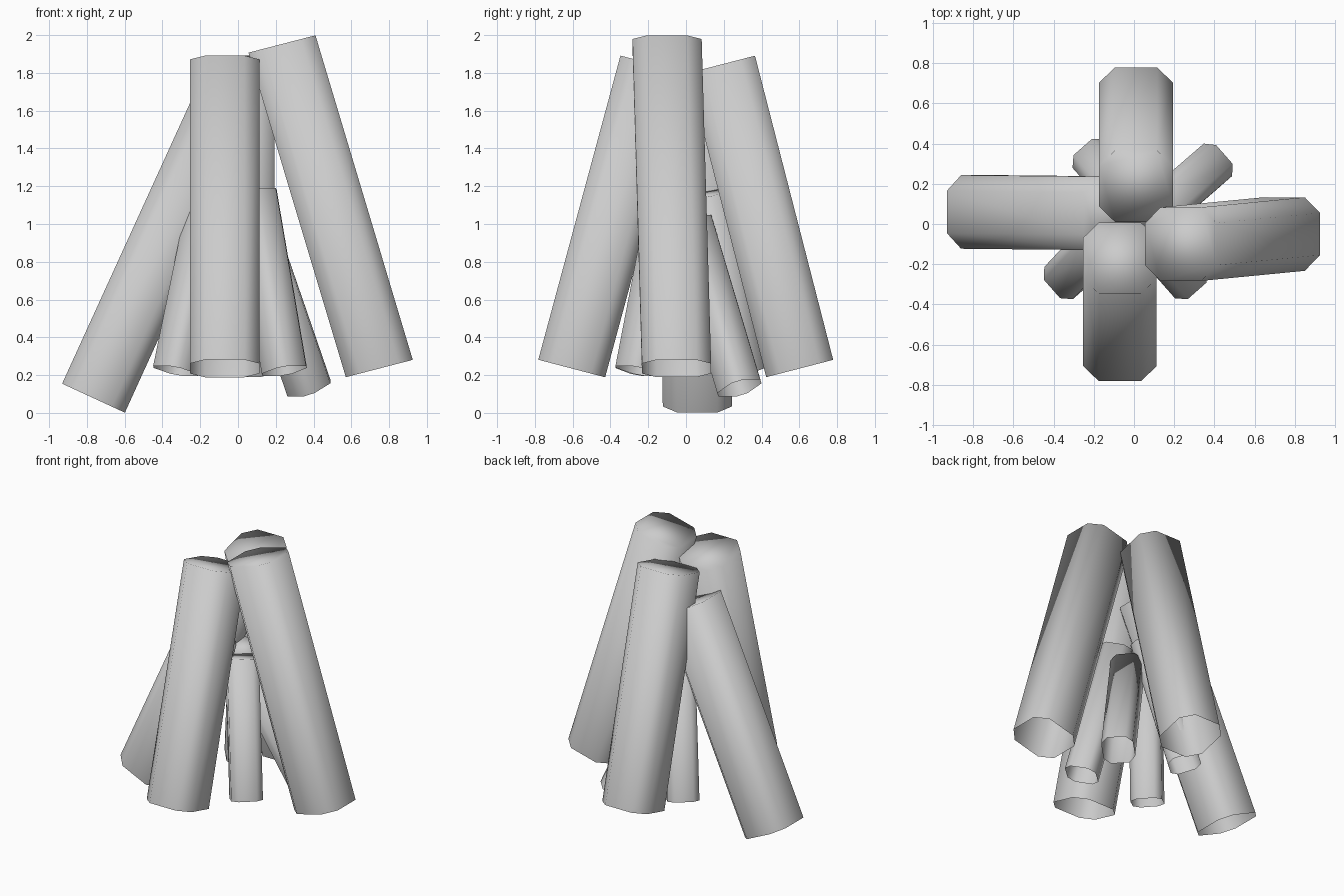
import bpy, bmesh, math
from mathutils import Vector, Matrix

if "Cube" in bpy.data.objects:
    bpy.data.objects.remove(bpy.data.objects["Cube"])

HALF, FLAT = 0.183, 0.105   # half width of a log and half length of its flat sides
SECTION = [(FLAT, -HALF), (HALF, -FLAT), (HALF, FLAT), (FLAT, HALF),
           (-FLAT, HALF), (-HALF, FLAT), (-HALF, -FLAT), (-FLAT, -HALF)]


def log(name, bottom, top, heading, tilt, placement):
    """Eight-sided log, open underneath, leaning in from the given heading."""
    bottom, top = Vector(bottom), Vector(top)
    h, t = math.radians(heading), math.radians(tilt)
    out = Vector((math.cos(h) * math.cos(t), math.sin(h) * math.cos(t), math.sin(t)))
    side = Vector((-math.sin(h), math.cos(h), 0))
    bm = bmesh.new()
    low, high = [[bm.verts.new(c + out * a + side * b) for a, b in SECTION]
                 for c in (bottom, top)]
    for i in range(8):
        j = (i + 1) % 8
        bm.faces.new((low[i], low[j], high[j], high[i]))
    bm.faces.new(high)
    for f in bm.faces:
        f.smooth = True
    bm.transform(placement)
    mesh = bpy.data.meshes.new(name)
    bm.to_mesh(mesh)
    bm.free()
    bpy.context.collection.objects.link(bpy.data.objects.new(name, mesh))


# name, bottom centre, top centre, heading, end tilt
LOGS = [
    ("left", (-0.765, 0.06, 0.078), (-0.085, 0.053, 1.57), 180, 24.8),
    ("front", (-0.07, -0.605, 0.235), (-0.07, -0.17, 1.845), 270, 14.7),
    ("right", (0.748, -0.05, 0.235), (0.233, -0.10, 1.953), 0, 14.5),
    ("back", (0.01, 0.602, 0.235), (0.01, 0.188, 1.845), 90, 14.5),
]

# Outer ring of large logs, then the same ring smaller and turned inside it
inner = (Matrix.Translation((0.017, 0.013, 0.085))
         @ Matrix.Rotation(math.radians(-138.6), 4, 'Z')
         @ Matrix.Scale(0.585, 4))
for prefix, placement in (("large_log_", Matrix.Identity(4)), ("small_log_", inner)):
    for name, bottom, top, heading, tilt in LOGS:
        log(prefix + name, bottom, top, heading, tilt, placement)
